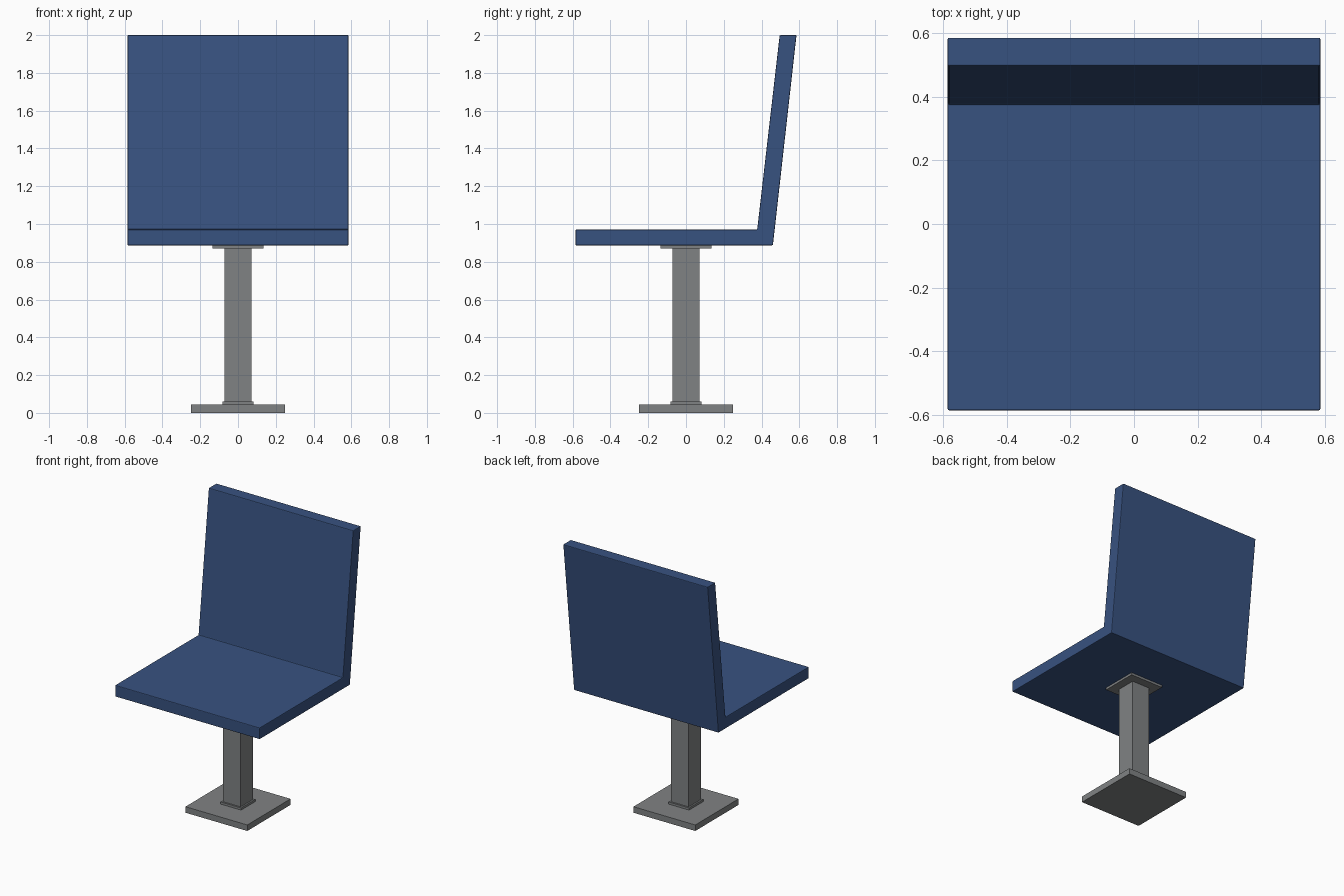
import bpy, bmesh

if "Cube" in bpy.data.objects:
    bpy.data.objects.remove(bpy.data.objects["Cube"])

def material(name, rgb):
    m = bpy.data.materials.new(name)
    m.diffuse_color = (*rgb, 1.0)
    m.use_nodes = True
    m.node_tree.nodes["Principled BSDF"].inputs["Base Color"].default_value = m.diffuse_color
    return m

blue = material("blue_upholstery", (0.039, 0.084, 0.216))
grey = material("grey_metal", (0.216, 0.225, 0.23))

def prism(name, profile, half_width, mat):
    """Extrude a (y, z) profile along x, symmetric about x = 0."""
    bm = bmesh.new()
    face = bm.faces.new([bm.verts.new((-half_width, y, z)) for y, z in profile])
    ext = bmesh.ops.extrude_face_region(bm, geom=[face])
    moved = [v for v in ext["geom"] if isinstance(v, bmesh.types.BMVert)]
    bmesh.ops.translate(bm, verts=moved, vec=(2 * half_width, 0, 0))
    bmesh.ops.recalc_face_normals(bm, faces=bm.faces)
    mesh = bpy.data.meshes.new(name)
    bm.to_mesh(mesh)
    bm.free()
    mesh.materials.append(mat)
    obj = bpy.data.objects.new(name, mesh)
    bpy.context.collection.objects.link(obj)
    return obj

def square_block(name, half, z0, z1):
    return prism(name, [(-half, z0), (half, z0), (half, z1), (-half, z1)], half, grey)

# Seat and leaning backrest in one L-shaped shell with softened edges
seat = prism("seat_and_backrest",
             [(-0.585, 0.887), (0.46, 0.887), (0.585, 2.0),
              (0.496, 2.0), (0.377, 0.971), (-0.585, 0.971)], 0.585, blue)
bevel = seat.modifiers.new("soft_edges", 'BEVEL')
bevel.width = 0.005
bevel.segments = 2

# Pedestal: floor plate, collar, post and mounting plate
square_block("floor_plate", 0.25, 0.0, 0.044)
square_block("post_collar", 0.083, 0.044, 0.06)
square_block("post", 0.071, 0.06, 0.87)
square_block("mounting_plate", 0.134, 0.87, 0.887)
